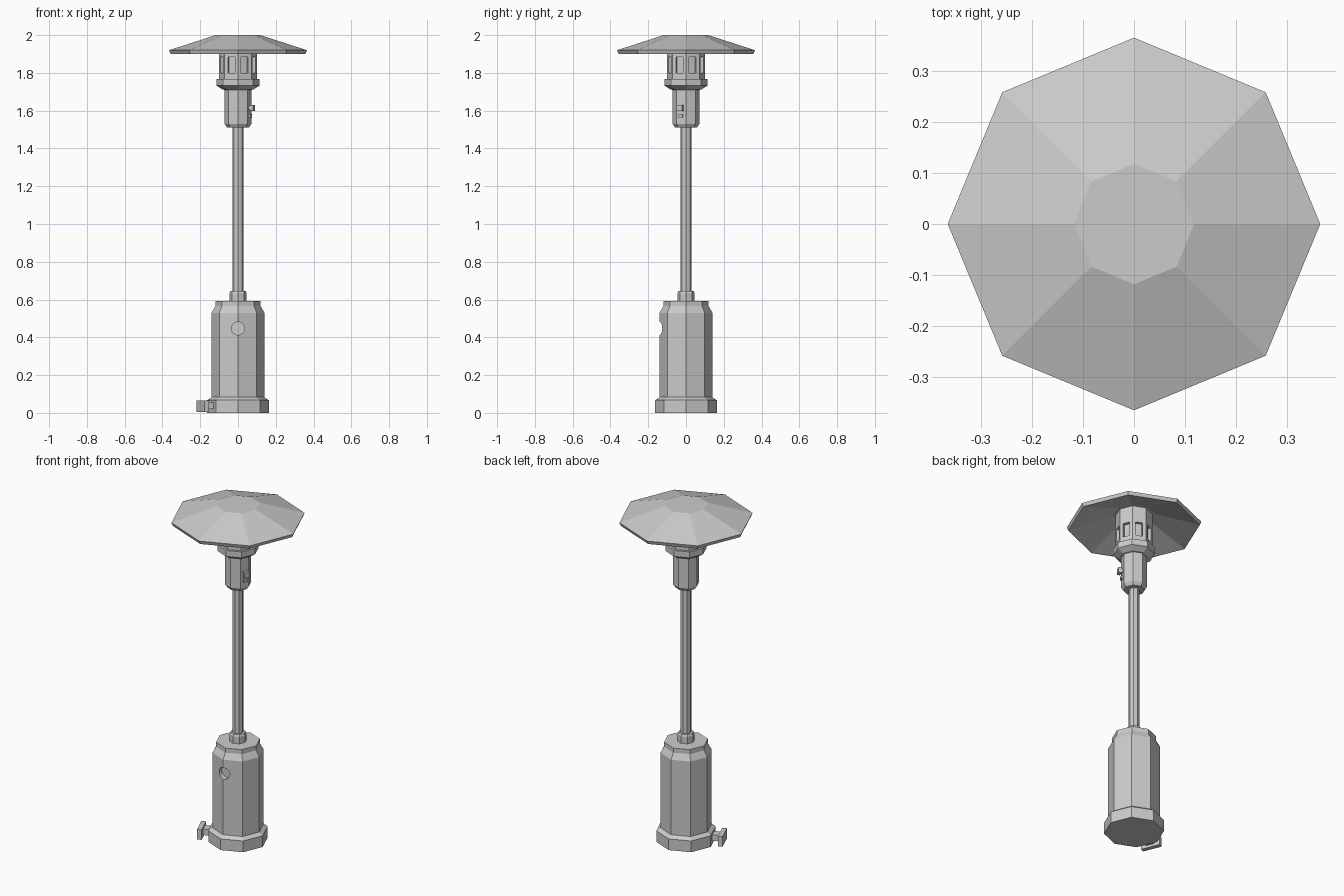
import bpy, bmesh, math
from mathutils import Matrix, Vector

if "Cube" in bpy.data.objects:
    bpy.data.objects.remove(bpy.data.objects["Cube"])

SIDES = 8


def to_object(name, bm):
    bmesh.ops.recalc_face_normals(bm, faces=bm.faces)
    mesh = bpy.data.meshes.new(name)
    bm.to_mesh(mesh)
    bm.free()
    ob = bpy.data.objects.new(name, mesh)
    bpy.context.collection.objects.link(ob)
    return ob


def lathe(name, profile):
    """Octagonal solid from (radius, z) rings, capped at both ends."""
    bm = bmesh.new()
    rings = []
    for r, z in profile:
        rings.append([bm.verts.new((r * math.cos(i * math.tau / SIDES),
                                    r * math.sin(i * math.tau / SIDES), z))
                      for i in range(SIDES)])
    for a, b in zip(rings, rings[1:]):
        for i in range(SIDES):
            j = (i + 1) % SIDES
            bm.faces.new((a[i], a[j], b[j], b[i]))
    bm.faces.new(rings[0])
    bm.faces.new(rings[-1])
    return to_object(name, bm)


def radial_boxes(name, angles, r, z, size, shift=0.0):
    """Boxes facing outwards; size is (radial, tangential, vertical)."""
    bm = bmesh.new()
    for deg in angles:
        m = (Matrix.Rotation(math.radians(deg), 4, 'Z')
             @ Matrix.Translation((r, shift, z))
             @ Matrix.Diagonal(Vector(size)).to_4x4())
        bmesh.ops.create_cube(bm, size=1, matrix=m)
    return to_object(name, bm)


def cut(target, cutter):
    cutter.hide_render = True
    cutter.hide_viewport = True
    mod = target.modifiers.new("cut", 'BOOLEAN')
    mod.operation = 'DIFFERENCE'
    mod.solver = 'EXACT'
    mod.object = cutter


# Tank housing with stepped foot and tapered shoulder
housing = lathe("tank_housing", [(0.163, 0), (0.163, 0.067), (0.14, 0.083), (0.14, 0.53),
                                 (0.12, 0.565), (0.12, 0.592)])

# Round port on the front edge of the housing
bm = bmesh.new()
bmesh.ops.create_cone(bm, cap_ends=True, segments=16, radius1=0.035, radius2=0.035, depth=0.08,
                      matrix=Matrix.Translation((0, -0.145, 0.447))
                      @ Matrix.Rotation(math.pi / 2, 4, 'X'))
cut(housing, to_object("port_cutter", bm))

# Wheel block and its link on one side of the foot
radial_boxes("wheel_block", [202.5], 0.202, 0.035, (0.026, 0.112, 0.06))
radial_boxes("wheel_link", [202.5], 0.166, 0.038, (0.06, 0.05, 0.036))

# Pole and socket
lathe("pole_socket", [(0.046, 0.58), (0.046, 0.633), (0.041, 0.645)])
lathe("pole", [(0.029, 0.6), (0.029, 1.53)])

# Burner body with flared collar
lathe("burner_body", [(0.058, 1.51), (0.071, 1.53), (0.071, 1.71), (0.082, 1.712),
                      (0.113, 1.732), (0.113, 1.768)])

# Control knobs on one face of the burner body
radial_boxes("control_knob_stem", [-22.5], 0.068, 1.615, (0.02, 0.02, 0.02))
radial_boxes("control_knob", [-22.5], 0.083, 1.615, (0.018, 0.032, 0.032))
radial_boxes("igniter_button", [-22.5], 0.068, 1.574, (0.016, 0.022, 0.018))

# Slotted heat cage
cage = lathe("heat_cage", [(0.1, 1.76), (0.1, 1.98)])
slot_angles = [22.5 + 45 * i for i in range(SIDES)]
cut(cage, radial_boxes("slot_cutter", slot_angles, 0.1, 1.842, (0.05, 0.04, 0.083)))

# Canopy reflector, hollow underneath
lathe("canopy", [(0.118, 2.0), (0.365, 1.92), (0.357, 1.9), (0.35, 1.902), (0.115, 1.98)])
